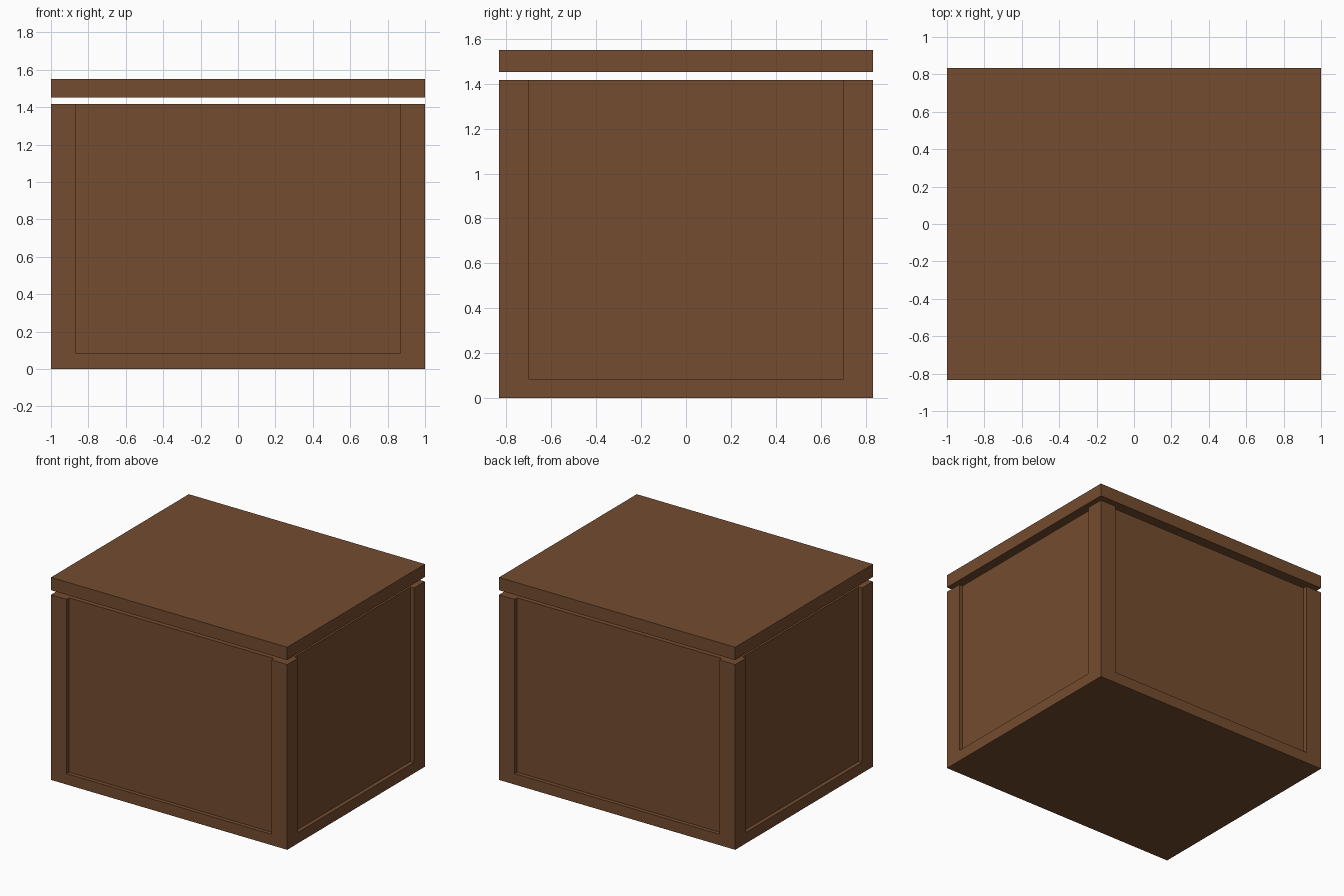
import bpy

cube = bpy.data.objects.get("Cube")
if cube:
    bpy.data.objects.remove(cube, do_unlink=True)

# Main dimensions
HALF_X, HALF_Y = 1.0, 0.833
FLOOR_TOP, WALL_TOP = 0.083, 1.417
LID_BOTTOM, LID_TOP = 1.452, 1.55
POST, INSET, THICK = 0.133, 0.03, 0.07

wood = bpy.data.materials.new("brown wood")
wood.use_nodes = True
colour = (0.175, 0.072, 0.028, 1)
wood.diffuse_color = colour
bsdf = wood.node_tree.nodes["Principled BSDF"]
bsdf.inputs["Base Color"].default_value = colour
bsdf.inputs["Roughness"].default_value = 0.8


def box(name, low, high):
    """Box spanning two opposite corners."""
    centre = [(a + b) / 2 for a, b in zip(low, high)]
    bpy.ops.mesh.primitive_cube_add(size=1, location=centre)
    ob = bpy.context.object
    ob.name = ob.data.name = name
    size = [abs(b - a) for a, b in zip(low, high)]
    for v in ob.data.vertices:
        v.co = [c * s for c, s in zip(v.co, size)]
    ob.data.materials.append(wood)
    return ob


# Floor slab and lid held just above the walls
box("floor", (-HALF_X, -HALF_Y, 0), (HALF_X, HALF_Y, FLOOR_TOP))
box("lid", (-HALF_X, -HALF_Y, LID_BOTTOM), (HALF_X, HALF_Y, LID_TOP))

# Corner posts
for sx, side in ((1, "left"), (-1, "right")):
    for sy, end in ((-1, "front"), (1, "back")):
        box(f"{end}_{side}_post",
            (sx * (HALF_X - POST), sy * (HALF_Y - POST), FLOOR_TOP),
            (sx * HALF_X, sy * HALF_Y, WALL_TOP))

# Recessed wall panels between the posts
px, py = HALF_X - POST, HALF_Y - POST
for s, end, side in ((-1, "front", "right"), (1, "back", "left")):
    outer = HALF_Y - INSET
    box(f"{end}_panel", (-px, s * (outer - THICK), FLOOR_TOP),
        (px, s * outer, WALL_TOP))
    outer = HALF_X - INSET
    box(f"{side}_panel", (s * (outer - THICK), -py, FLOOR_TOP),
        (s * outer, py, WALL_TOP))
